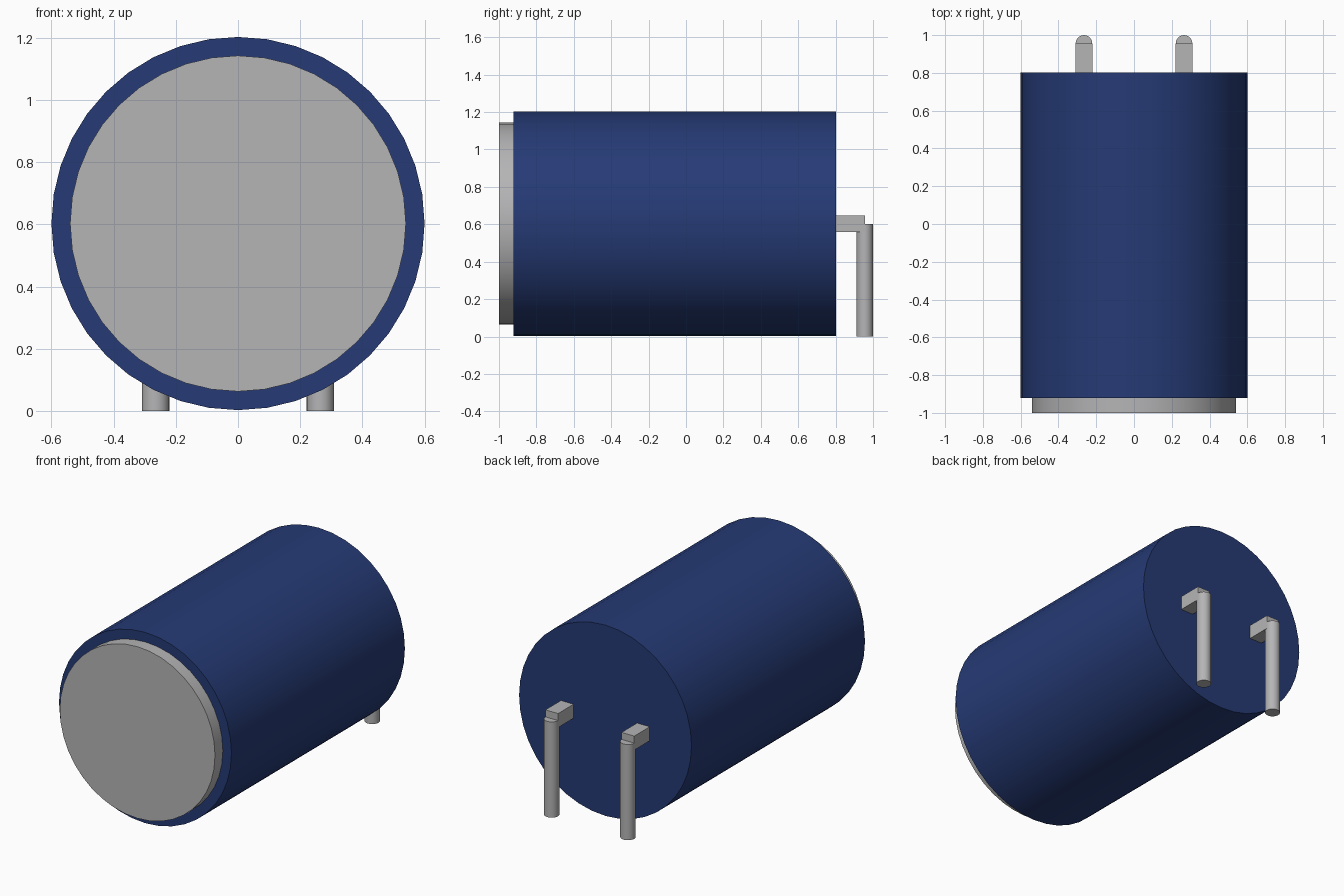
import bpy
import math

if "Cube" in bpy.data.objects:
    bpy.data.objects.remove(bpy.data.objects["Cube"], do_unlink=True)


def make_material(name, rgb):
    mat = bpy.data.materials.new(name)
    mat.use_nodes = True
    color = (*rgb, 1.0)
    mat.diffuse_color = color
    mat.node_tree.nodes["Principled BSDF"].inputs["Base Color"].default_value = color
    return mat


blue = make_material("blue sleeve", (0.019, 0.043, 0.18))
metal = make_material("grey metal", (0.46, 0.46, 0.47))


def finish(name, mat):
    obj = bpy.context.object
    obj.name = name
    obj.data.materials.append(mat)
    return obj


def cylinder(name, mat, radius, start, end, sides, along_y=False):
    """Cylinder between two end centres, along y or z."""
    middle = [(a + b) / 2 for a, b in zip(start, end)]
    bpy.ops.mesh.primitive_cylinder_add(
        vertices=sides, radius=radius, depth=math.dist(start, end),
        location=middle, rotation=(math.pi / 2 if along_y else 0, 0, 0))
    obj = finish(name, mat)
    bpy.ops.object.transform_apply(location=False, rotation=True, scale=True)
    bpy.ops.object.shade_smooth_by_angle(angle=math.radians(35))
    return obj


def box(name, mat, low, high):
    bpy.ops.mesh.primitive_cube_add(
        size=1, location=[(a + b) / 2 for a, b in zip(low, high)])
    obj = finish(name, mat)
    obj.scale = [b - a for a, b in zip(low, high)]
    bpy.ops.object.transform_apply(location=False, rotation=False, scale=True)
    return obj


# Sleeved body and the metal end disc, lying along y
axis = 0.603
cylinder("body_sleeve", blue, 0.6, (0, -0.922, axis), (0, 0.802, axis), 40, True)
cylinder("end_disc", metal, 0.54, (0, -1, axis), (0, -0.9, axis), 40, True)

# Two bent leads: a square stub from the back, then a round pin down
pin_radius = 0.044
pin_y = 1 - pin_radius
for side, x in (("left", 0.265), ("right", -0.265)):
    box(side + "_lead_stub", metal,
        (x - pin_radius, 0.79, 0.558), (x + pin_radius, pin_y, 0.646))
    cylinder(side + "_lead_pin", metal, pin_radius, (x, pin_y, 0), (x, pin_y, 0.602), 24)
